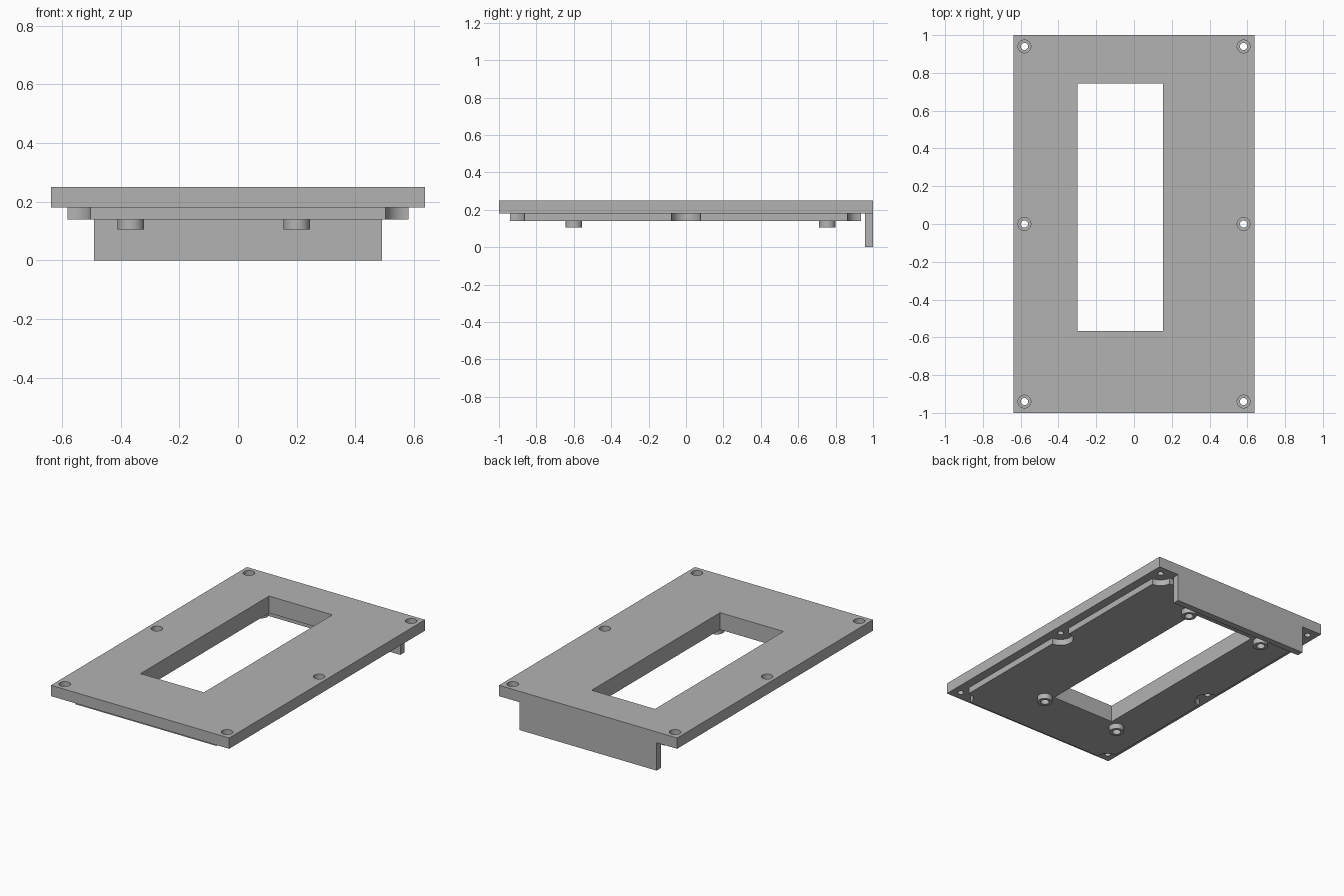
import bpy

if "Cube" in bpy.data.objects:
    bpy.data.objects.remove(bpy.data.objects["Cube"], do_unlink=True)

grey = bpy.data.materials.new("plain grey")
grey.use_nodes = True
COLOUR = (0.45, 0.45, 0.45, 1)
grey.diffuse_color = COLOUR
grey.node_tree.nodes["Principled BSDF"].inputs["Base Color"].default_value = COLOUR


def box(name, x, y, z):
    """Box from its low and high limits on each axis."""
    bpy.ops.mesh.primitive_cube_add(size=1, location=[sum(r) / 2 for r in (x, y, z)])
    ob = bpy.context.object
    ob.name = name
    ob.scale = [r[1] - r[0] for r in (x, y, z)]
    bpy.ops.object.transform_apply(location=True, rotation=False, scale=True)
    ob.data.materials.append(grey)
    return ob


def cylinder(name, x, y, z, radius):
    bpy.ops.mesh.primitive_cylinder_add(
        vertices=48, radius=radius, depth=z[1] - z[0], location=(x, y, sum(z) / 2))
    ob = bpy.context.object
    ob.name = name
    bpy.ops.object.transform_apply(location=True, rotation=False, scale=True)
    ob.data.materials.append(grey)
    return ob


def cut(target, cutter):
    """Subtract the cutter from the target, then discard the cutter."""
    mod = target.modifiers.new("cut", 'BOOLEAN')
    mod.operation = 'DIFFERENCE'
    mod.solver = 'EXACT'
    mod.object = cutter
    bpy.context.view_layer.objects.active = target
    bpy.ops.object.modifier_apply(modifier=mod.name)
    bpy.data.objects.remove(cutter, do_unlink=True)


TOP, STEP, UNDER, BOSS_END = 0.25, 0.18, 0.14, 0.105
SCREW_X, SCREW_Y = 0.58, 0.94

# Top plate and the smaller raised panel below it
plate = box("top_plate", (-0.637, 0.637), (-1, 1), (STEP, TOP))
panel = box("under_panel", (-SCREW_X, SCREW_X), (-SCREW_Y, 0.935), (UNDER, STEP))

# Off-centre window through both layers
for part in (plate, panel):
    cut(part, box("window_cutter", (-0.30, 0.153), (-0.567, 0.745), (0, 0.4)))

# Counterbored screw holes, with round clearances scooped from the panel
for x in (-SCREW_X, SCREW_X):
    for y in (-SCREW_Y, 0, SCREW_Y):
        cut(plate, cylinder("hole_cutter", x, y, (0.1, 0.3), 0.019))
        cut(plate, cylinder("bore_cutter", x, y, (0.215, 0.3), 0.034))
        cut(panel, cylinder("scoop_cutter", x, y, (0.1, 0.3), 0.077))

# Hollow mounting bosses on the underside
bosses = []
for x in (-0.365, 0.2):
    for y in (-0.6, 0.755):
        boss = cylinder("mounting_boss", x, y, (BOSS_END, UNDER), 0.045)
        cut(boss, cylinder("bore_cutter", x, y, (0, 0.3), 0.026))
        cut(panel, cylinder("bore_cutter", x, y, (0.1, 0.17), 0.026))
        bosses.append(boss)

# Downward flange along the back edge
box("back_flange", (-0.49, 0.49), (0.957, 1), (0, STEP))

# Smooth the round walls, keep the edges sharp
bpy.ops.object.select_all(action='DESELECT')
for ob in [plate, panel] + bosses:
    ob.select_set(True)
bpy.context.view_layer.objects.active = plate
bpy.ops.object.shade_smooth_by_angle()
